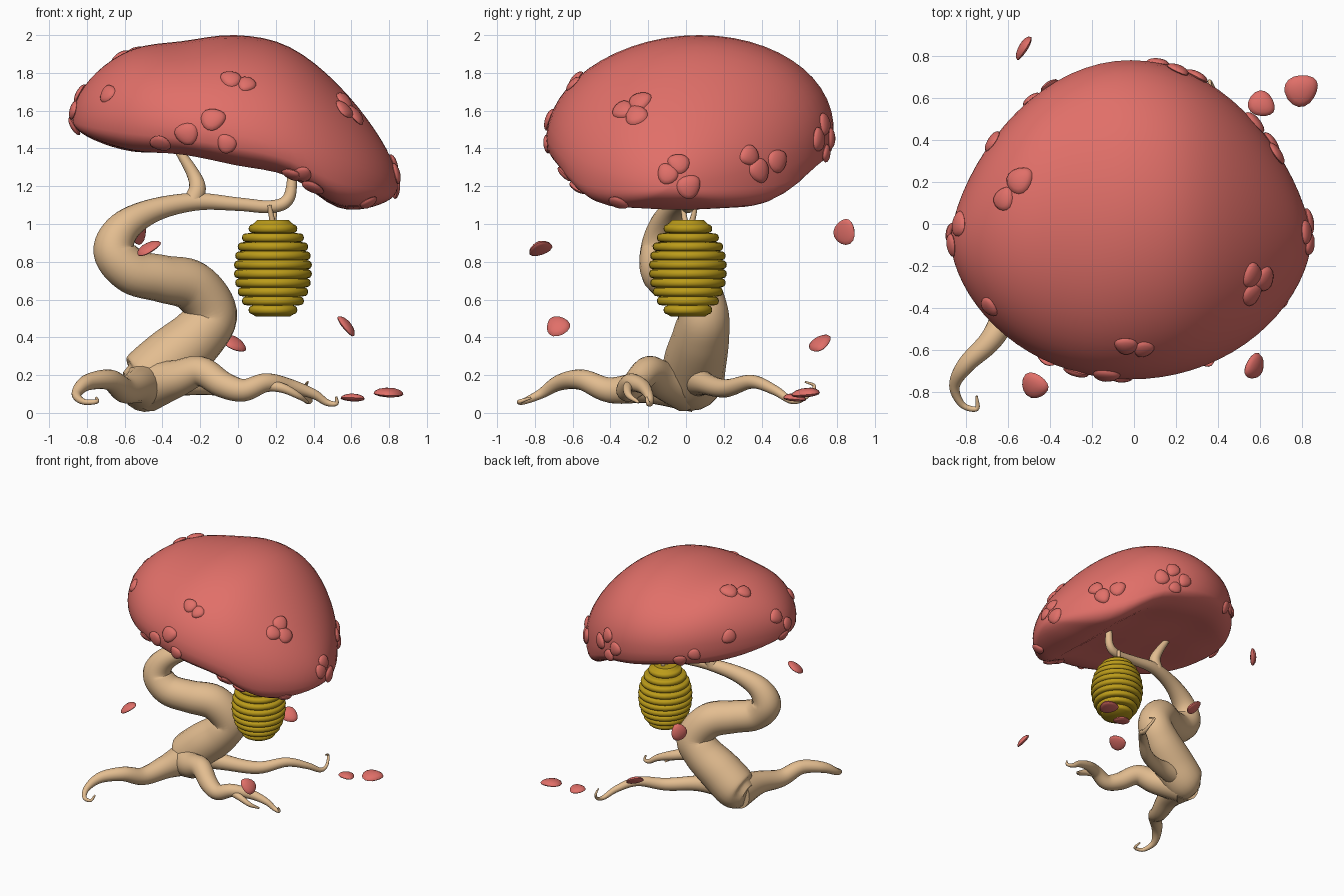
import bpy, bmesh, math, random
from mathutils import Vector, Quaternion
from mathutils.bvhtree import BVHTree

if "Cube" in bpy.data.objects:
    bpy.data.objects.remove(bpy.data.objects["Cube"])

random.seed(4)


def material(name, rgb):
    m = bpy.data.materials.new(name)
    m.diffuse_color = (*rgb, 1)
    m.use_nodes = True
    m.node_tree.nodes["Principled BSDF"].inputs["Base Color"].default_value = m.diffuse_color
    return m


RED = material("blossom_red", (0.75, 0.16, 0.14))
BARK = material("pale_bark", (0.77, 0.51, 0.28))
HONEY = material("honey", (0.50, 0.33, 0.01))


def catmull(keys, t):
    """Smooth interpolation through equally spaced keys (vectors or numbers)."""
    i = max(0, min(int(t), len(keys) - 2))
    f = t - i
    b, c = keys[i], keys[i + 1]
    a = keys[i - 1] if i > 0 else b * 2 - c
    d = keys[i + 2] if i + 2 < len(keys) else c * 2 - b
    return (b * 2 + (c - a) * f + (a * 2 - b * 5 + c * 4 - d) * f ** 2
            + (b * 3 - a - c * 3 + d) * f ** 3) * 0.5


def add_mesh(name, bm, mat, angle=50):
    bmesh.ops.recalc_face_normals(bm, faces=bm.faces)
    me = bpy.data.meshes.new(name)
    bm.to_mesh(me)
    bm.free()
    me.materials.append(mat)
    ob = bpy.data.objects.new(name, me)
    bpy.context.collection.objects.link(ob)
    bpy.ops.object.select_all(action='DESELECT')
    ob.select_set(True)
    bpy.context.view_layer.objects.active = ob
    bpy.ops.object.shade_smooth_by_angle(angle=math.radians(angle))
    return ob


def skin(rings):
    """Bridge closed rings of points into one solid."""
    bm = bmesh.new()
    loops = [[bm.verts.new(p) for p in r] for r in rings]
    n = len(loops[0])
    for a, b in zip(loops, loops[1:]):
        for j in range(n):
            bm.faces.new((a[j], a[(j + 1) % n], b[(j + 1) % n], b[j]))
    bm.faces.new(loops[0])
    bm.faces.new(loops[-1])
    return bm


def tube(name, pts, steps=7, sides=18):
    """Tapered tube through points (x, y, z, radius)."""
    keys = [Vector(p) for p in pts]
    n = (len(keys) - 1) * steps
    path = [catmull(keys, k / steps) for k in range(n + 1)]
    mids = [p.to_3d() for p in path]
    rings, side = [], Vector((0.1, 1, 0.2))
    for k, p in enumerate(path):
        d = (mids[min(k + 1, n)] - mids[max(k - 1, 0)]).normalized()
        side = (side - d * side.dot(d)).normalized()
        up = d.cross(side)
        r = max(p[3], 0.004)
        rings.append([mids[k] + (side * math.cos(a) + up * math.sin(a)) * r
                      for a in (2 * math.pi * j / sides for j in range(sides))])
    return add_mesh(name, skin(rings), BARK)


# Canopy: sections along x; domed top, steep rim, slightly hollow underside
MID = [1.55, 1.54, 1.51, 1.47, 1.40, 1.29, 1.20]
TOP = [0.48, 0.50, 0.485, 0.53, 0.57, 0.56, 0.47]
LOW = [0.22, 0.24, 0.19, 0.20, 0.20, 0.32, 0.28]
rings = []
for k in range(37):
    u = -math.cos(math.pi * (0.01 + 0.98 * k / 36))
    s = math.sqrt(1 - u * u)
    m, t, l = (catmull(c, (u + 1) * 3) for c in (MID, TOP, LOW))
    ring = []
    for j in range(52):
        a = 2 * math.pi * j / 52
        h = math.sin(a)
        f = min(1, max(0, (-h - 0.6) / 0.4))
        hollow = 0.05 * s * f * f * (3 - 2 * f)
        dz = t * h if h > 0 else hollow - l * abs(h) ** 0.52
        lean = 0.05 * max(h, 0) * s
        ring.append((-0.015 + 0.86 * u,
                     0.02 - 0.10 * u * u + lean + 0.76 * s ** 1.25 * math.cos(a),
                     m + s * dz))
    rings.append(ring)
bm = skin(rings)
bmesh.ops.recalc_face_normals(bm, faces=bm.faces)
surface = BVHTree.FromBMesh(bm)
add_mesh("canopy", bm, RED, 60)

# Petal: flattened, slightly tapered dome
bm = bmesh.new()
bmesh.ops.create_uvsphere(bm, u_segments=16, v_segments=8, radius=1)
for v in bm.verts:
    v.co.x *= 0.9 - 0.22 * v.co.y
    v.co.z *= 0.40 if v.co.z > 0 else 0.2
petal = add_mesh("petal", bm, RED, 45)
petal_mesh = petal.data
bpy.data.objects.remove(petal)


def add_petal(name, loc, normal, size):
    ob = bpy.data.objects.new(name, petal_mesh)
    bpy.context.collection.objects.link(ob)
    ob.rotation_mode = 'QUATERNION'
    ob.rotation_quaternion = (Vector(normal).to_track_quat('Z', 'Y')
                              @ Quaternion((0, 0, 1), random.uniform(0, 6.28)))
    ob.location = loc
    ob.scale = (size, size, size)


# Blossoms stuck on the canopy, snapped to its surface
for p in [(-.70, -.40, 1.70), (-.04, -.60, 1.79), (.05, -.63, 1.77), (-.13, -.73, 1.56),
          (-.27, -.68, 1.48), (-.40, -.60, 1.46), (-.06, -.70, 1.43), (.35, -.60, 1.31),
          (.28, -.62, 1.24), (.40, -.55, 1.21), (.68, -.35, 1.13), (.56, -.24, 1.65),
          (.63, -.27, 1.59), (.56, -.33, 1.60), (.84, -.04, 1.33), (.84, -.10, 1.27),
          (.84, .02, 1.20), (.72, .36, 1.37), (.68, .41, 1.28), (.60, .51, 1.34),
          (.12, .77, 1.45), (.22, .75, 1.53), (.20, .75, 1.37), (.30, .70, 1.45),
          (-.50, .60, 1.50), (-.40, .65, 1.45), (-.65, .38, 1.62), (-.54, .21, 1.90),
          (-.61, .12, 1.87), (-.82, 0, 1.68), (-.86, -.10, 1.60), (-.86, -.05, 1.52)]:
    co, no, _, _ = surface.find_nearest(Vector(p))
    add_petal("canopy_blossom", co, no, random.uniform(0.05, 0.068))

# Loose petals drifting down and lying on the ground
for loc, no, size in [((-.47, -.77, .87), (-.45, -.3, .85), .07), ((.57, -.68, .46), (.75, -.2, .6), .068),
                      ((-.52, .84, .96), (-.85, .5, .1), .07), ((.61, .57, .075), (.05, .1, 1), .066),
                      ((.80, .64, .10), (.05, -.1, 1), .082), ((-.02, .71, .365), (.45, -.45, .78), .07)]:
    add_petal("falling_petal", loc, no, size)

# Winding trunk
tube("trunk", [(-.58, .02, .13, .09), (-.50, .03, .16, .16), (-.36, .05, .28, .165),
               (-.21, .08, .41, .15), (-.14, .09, .53, .135), (-.24, .03, .67, .135),
               (-.40, -.06, .71, .125), (-.56, -.12, .75, .12), (-.655, -.13, .86, .112),
               (-.60, -.11, .985, .088), (-.44, -.06, 1.075, .062), (-.22, -.01, 1.118, .047),
               (0, .0, 1.105, .036), (.18, .01, 1.092, .034), (.27, .02, 1.14, .032),
               (.29, .04, 1.30, .022)])
tube("upper_branch", [(-.24, -.01, 1.12, .05), (-.215, .0, 1.19, .045),
                      (-.24, .02, 1.27, .034), (-.32, .03, 1.40, .022)])

# Roots with curled tips
tube("left_root", [(-.49, .03, .14, .135), (-.53, -.20, .14, .09), (-.60, -.40, .12, .068),
                   (-.68, -.55, .175, .055), (-.80, -.67, .16, .042), (-.855, -.77, .10, .026),
                   (-.82, -.86, .06, .016), (-.75, -.88, .06, .012), (-.75, -.82, .08, .006)])
tube("front_root", [(-.48, .0, .14, .135), (-.33, -.13, .18, .10), (-.20, -.20, .22, .08),
                    (-.08, -.27, .15, .07), (.03, -.31, .12, .06), (.15, -.29, .16, .05),
                    (.28, -.23, .14, .038), (.40, -.20, .10, .026), (.47, -.19, .055, .018),
                    (.52, -.20, .05, .012), (.52, -.21, .085, .006)])
tube("front_root_fork", [(.14, -.29, .15, .032), (.24, -.31, .13, .025),
                         (.32, -.30, .09, .017), (.37, -.25, .055, .007)])
tube("back_root", [(-.44, .05, .18, .10), (-.18, .10, .155, .06), (.04, .21, .13, .048),
                   (.20, .35, .165, .036), (.31, .47, .12, .026), (.37, .56, .065, .018),
                   (.38, .63, .08, .012), (.36, .68, .14, .009), (.37, .63, .165, .005)])

# Hive: lathed stack of rounded bands
HX, HY = 0.185, 0.01
profile = [(0.09, 0.51)]
for i in range(10):
    zc = 0.545 + i * 0.0478
    r = 0.207 * math.sqrt(1 - ((zc - 0.76) / 0.275) ** 2)
    for k in range(7):
        a = math.pi * (k / 6 - 0.5)
        profile.append((r - 0.019 + 0.019 * math.cos(a), zc + 0.0225 * math.sin(a)))
profile += [(0.10, 1.005), (0.085, 1.02)]
hive = skin([[(HX + r * math.cos(2 * math.pi * j / 32), HY + r * math.sin(2 * math.pi * j / 32), z)
              for j in range(32)] for r, z in profile])
add_mesh("hive", hive, HONEY, 40)

# Cords tying the hive to the branch
for dy, dx in ((-.03, -.02), (.045, .015)):
    tube("hive_cord", [(HX, HY + dy * .4, 1.0, .017), (HX + dx * .5, HY + dy * .7, 1.05, .014),
                       (HX + dx, HY + dy * .9, 1.10, .013)], 4, 10)
